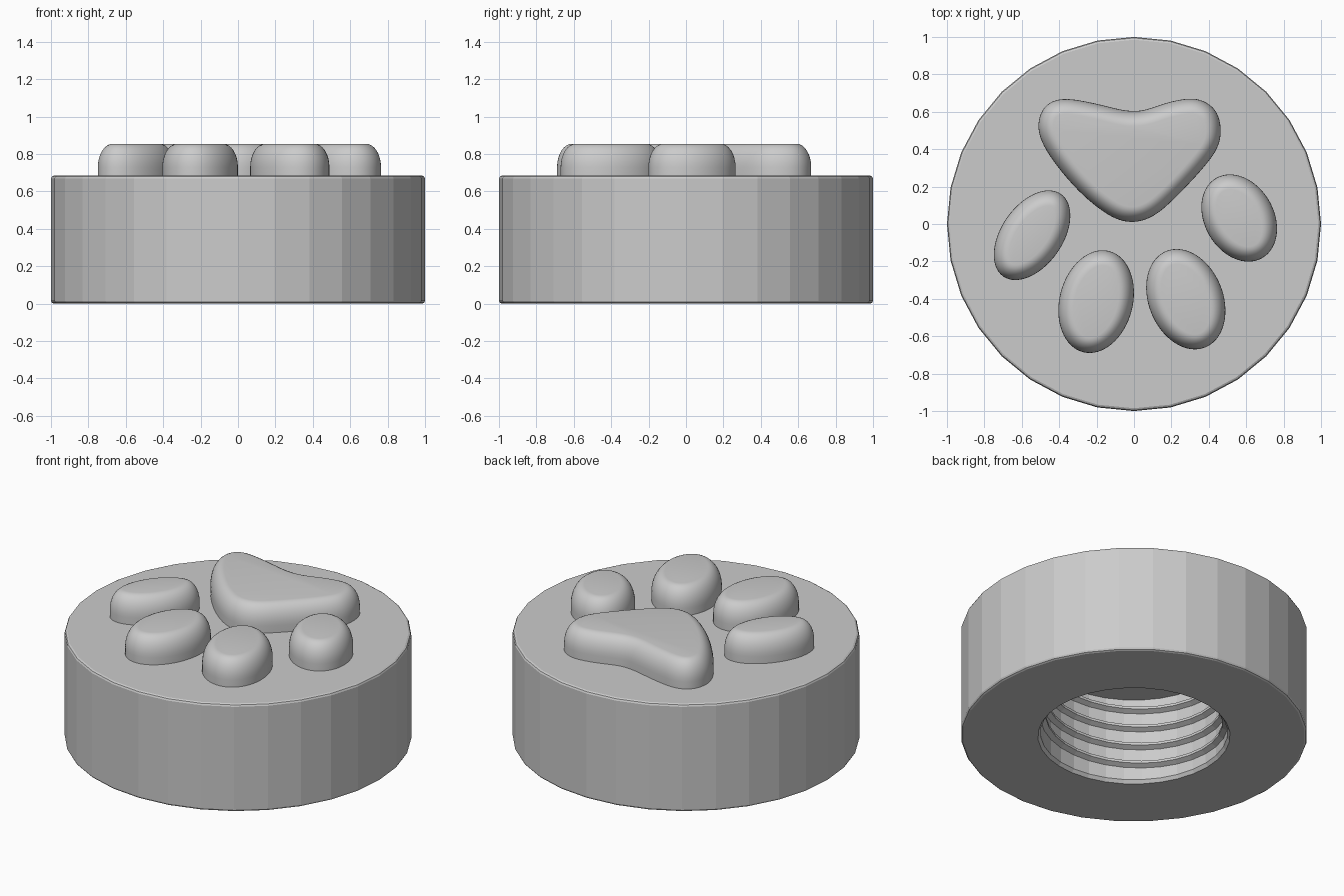
import bpy, bmesh, math
from mathutils import Vector

if "Cube" in bpy.data.objects:
    bpy.data.objects.remove(bpy.data.objects["Cube"])

grey = bpy.data.materials.new("plain grey")
grey.diffuse_color = (0.6, 0.6, 0.6, 1)
grey.use_nodes = True
grey.node_tree.nodes["Principled BSDF"].inputs["Base Color"].default_value = grey.diffuse_color


def make(name, rings, cap_start=False, cap_end=False, closed=True, angle=None):
    """Skin a list of point rings into one object."""
    bm = bmesh.new()
    vs = [[bm.verts.new(p) for p in r] for r in rings]
    n = len(vs[0])
    for a, b in zip(vs, vs[1:]):
        for i in range(n if closed else n - 1):
            j = (i + 1) % n
            bm.faces.new((a[i], a[j], b[j], b[i]))
    if cap_start:
        bm.faces.new(vs[0][::-1])
    if cap_end:
        bm.faces.new(vs[-1])
    bmesh.ops.recalc_face_normals(bm, faces=bm.faces)
    me = bpy.data.meshes.new(name)
    bm.to_mesh(me)
    bm.free()
    me.materials.append(grey)
    ob = bpy.data.objects.new(name, me)
    bpy.context.collection.objects.link(ob)
    if angle:
        bpy.ops.object.select_all(action='DESELECT')
        ob.select_set(True)
        bpy.context.view_layer.objects.active = ob
        bpy.ops.object.shade_smooth_by_angle(angle=math.radians(angle))
    return ob


def circle(r, z, n=32):
    return [(r * math.cos(math.tau * i / n), r * math.sin(math.tau * i / n), z)
            for i in range(n)]


# Round body with a blind hole underneath
TOP, HOLE, CEIL = 0.685, 0.555, 0.55
profile = [(HOLE - 0.015, CEIL), (HOLE - 0.015, 0.02), (HOLE, 0), (0.985, 0), (0.995, 0.005),
           (1, 0.015), (1, TOP - 0.015), (0.995, TOP - 0.005), (0.985, TOP)]
make("cap_body", [circle(r, z) for r, z in profile], True, True)

# Screw thread: a tapered ridge winding up the hole wall
SEG, TURNS, PITCH = 32, 4, 0.12
ridge = []
for i in range(SEG * TURNS + 1):
    a = math.tau * i / SEG
    z = 0.045 + PITCH * i / SEG
    fade = min(1, i / 6, (SEG * TURNS - i) / 6)
    ro, ri = HOLE - 0.013, HOLE - 0.015 - 0.03 * fade
    ridge.append([(r * math.cos(a), r * math.sin(a), z + dz) for r, dz in
                  ((ro, -0.024), (ri, -0.008), (ri, 0.008), (ro, 0.024))])
make("screw_thread", ridge, closed=False)


def pad(name, outline):
    """Raised pad with a rounded rim from a counter-clockwise outline."""
    n = len(outline)
    pts = [Vector(p) for p in outline]
    inward = []
    for i in range(n):
        t = (pts[(i + 1) % n] - pts[i - 1]).normalized()
        inward.append(Vector((-t.y, t.x)))
    steps = [(0, TOP - 0.004)]
    for k in range(9):
        a = math.pi / 2 * k / 8
        steps.append((0.08 * (1 - math.cos(a)), 0.73 + 0.125 * math.sin(a)))
    rings = [[(*(p + d * w), z) for p, d in zip(pts, inward)] for w, z in steps]
    make(name, rings, cap_end=True, angle=35)


# Four toe pads: centre x, y, half length, half width, lean to the right
toes = [(-0.545, -0.06, 0.269, 0.164, 35), (-0.2025, -0.415, 0.279, 0.196, 14.5),
        (0.277, -0.402, 0.278, 0.199, -22), (0.5625, 0.032, 0.247, 0.185, -30)]
for k, (x, y, a, b, lean) in enumerate(toes):
    s, c = math.sin(math.radians(lean)), math.cos(math.radians(lean))
    out = []
    for i in range(64):
        t = math.tau * i / 64
        u, v = b * math.cos(t), a * math.sin(t)
        out.append((x + u * c + v * s, y - u * s + v * c))
    pad(f"toe_pad_{k + 1}", out)

# Large heel pad: smooth closed curve through a few points
key = [(-0.02, 0.01), (0.1, 0.04), (0.23, 0.15), (0.42, 0.36), (0.465, 0.49), (0.435, 0.61),
       (0.335, 0.67), (0.2, 0.655), (0.07, 0.613), (0, 0.604), (-0.08, 0.613), (-0.22, 0.647),
       (-0.38, 0.67), (-0.48, 0.625), (-0.513, 0.51), (-0.455, 0.37), (-0.3, 0.18), (-0.14, 0.05)]
key = [Vector(p) for p in key]
heel = []
for i in range(len(key)):
    p0, p1, p2, p3 = (key[(i + d) % len(key)] for d in (-1, 0, 1, 2))
    for s in range(6):
        t = s / 6
        heel.append(0.5 * (2 * p1 + (p2 - p0) * t + (2 * p0 - 5 * p1 + 4 * p2 - p3) * t * t
                           + (3 * p1 - p0 - 3 * p2 + p3) * t ** 3))
for _ in range(4):  # even out the curve
    heel = [(heel[i - 1] + 2 * heel[i] + heel[(i + 1) % len(heel)]) / 4 for i in range(len(heel))]
pad("heel_pad", heel)
